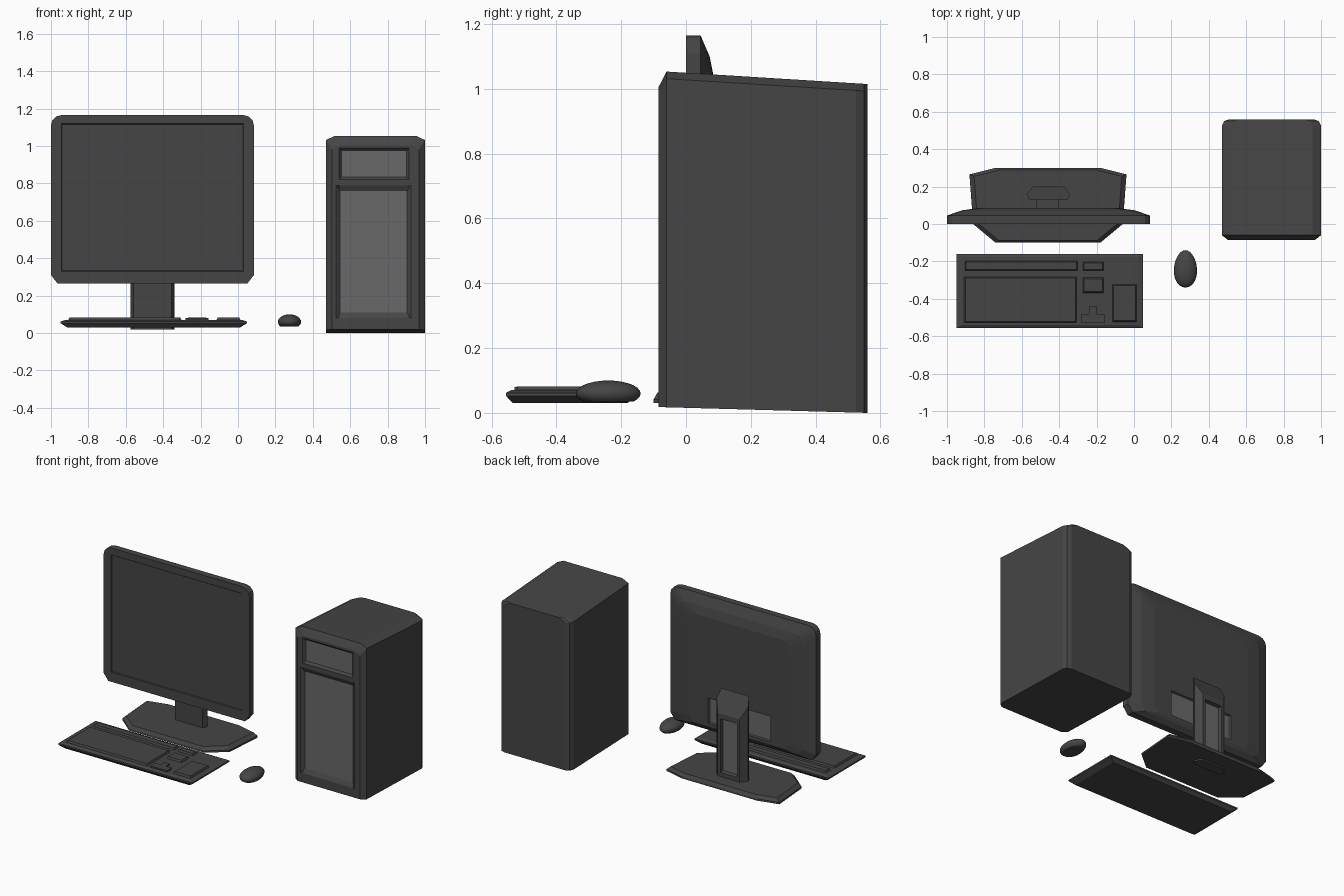
import bpy, bmesh, math
from mathutils import Vector

if "Cube" in bpy.data.objects:
    bpy.data.objects.remove(bpy.data.objects["Cube"])


def material(name, v):
    m = bpy.data.materials.new(name)
    m.diffuse_color = (v, v, v, 1)
    m.use_nodes = True
    m.node_tree.nodes["Principled BSDF"].inputs["Base Color"].default_value = m.diffuse_color
    return m


DARK = material("charcoal plastic", 0.06)
LIGHT = material("mid grey panel", 0.14)


def finish(name, bm):
    me = bpy.data.meshes.new(name)
    bmesh.ops.recalc_face_normals(bm, faces=bm.faces)
    bm.to_mesh(me)
    bm.free()
    ob = bpy.data.objects.new(name, me)
    bpy.context.collection.objects.link(ob)
    me.materials.append(DARK)
    me.materials.append(LIGHT)
    return ob


def loft(rings):
    """Solid skinned through rings of equal point count, with end caps."""
    bm = bmesh.new()
    vs = [[bm.verts.new(p) for p in r] for r in rings]
    n = len(rings[0])
    for a, b in zip(vs, vs[1:]):
        for i in range(n):
            j = (i + 1) % n
            bm.faces.new((a[i], a[j], b[j], b[i]))
    bm.faces.new(vs[0])
    bm.faces.new(vs[-1])
    bmesh.ops.recalc_face_normals(bm, faces=bm.faces)
    return bm


def recess(bm, side, x0, x1, z0, z1, rim, depth, mat):
    """Sink a rectangle into the face looking along side * y."""
    for co, no in (((x0, 0, 0), (1, 0, 0)), ((x1, 0, 0), (1, 0, 0)),
                   ((0, 0, z0), (0, 0, 1)), ((0, 0, z1), (0, 0, 1))):
        geom = bm.verts[:] + bm.edges[:] + bm.faces[:]
        bmesh.ops.bisect_plane(bm, geom=geom, plane_co=co, plane_no=no)
    bm.normal_update()
    picked = []
    for f in bm.faces:
        c = f.calc_center_median()
        if f.normal.y * side > 0.99 and x0 < c.x < x1 and z0 < c.z < z1:
            picked.append(f)
    bmesh.ops.inset_region(bm, faces=picked, thickness=rim, depth=-depth)
    for f in picked:
        f.material_index = mat


def rect(x0, x1, y0, y1, z, ix=0, iy=0):
    return [(x0 + ix, y0 + iy, z), (x1 - ix, y0 + iy, z),
            (x1 - ix, y1 - iy, z), (x0 + ix, y1 - iy, z)]


# Monitor: rounded at the top, chamfered at the bottom, tapering to the back
def screen_ring(y, ix, top, bottom):
    x0, x1, z0, z1, r = -1 + ix, 0.085 - ix, 0.265 + bottom, 1.165 - top, 0.055
    pts = [(x0, z0 + 0.045), (x0 + 0.035, z0), (x1 - 0.035, z0), (x1, z0 + 0.045)]
    for cx, start in ((x1 - r, 0), (x0 + r, 90)):
        for k in range(4):
            a = math.radians(start + 30 * k)
            pts.append((cx + r * math.cos(a), z1 - r + r * math.sin(a)))
    return [(x, y, z) for x, z in pts]


bm = loft([screen_ring(0, 0, 0, 0), screen_ring(0.045, 0, 0, 0),
           screen_ring(0.073, 0.08, 0.065, 0.025), screen_ring(0.085, 0.17, 0.125, 0.045)])
recess(bm, -1, -0.945, 0.03, 0.33, 1.12, 0.006, 0.005, 0)
recess(bm, 1, -0.69, -0.225, 0.33, 0.5, 0.008, 0.01, 1)
finish("monitor", bm)

# Stand column with sloping top and grey slot in its back
hexa = [(-0.575, 0.16), (-0.56, 0.13), (-0.355, 0.13), (-0.34, 0.16), (-0.375, 0.2), (-0.54, 0.2)]
bm = loft([[(x, y, 0.02) for x, y in hexa],
           [(x, y, 0.62 - (y - 0.13) * 1.93) for x, y in hexa]])
recess(bm, 1, -0.52, -0.395, 0.09, 0.45, 0.01, 0.02, 1)
finish("stand_column", bm)
finish("monitor_bracket", loft([rect(-0.52, -0.4, 0.07, 0.14, z) for z in (0.4, 0.58)]))

# Stand foot
CX = -0.46
half = [(0.28, -0.1), (0.4, 0.0), (0.42, 0.265), (0.28, 0.3)]
foot = [(CX + x, y) for x, y in half] + [(CX - x, y) for x, y in reversed(half)]


def foot_ring(z, s):
    return [(CX + (x - CX) * s, 0.1 + (y - 0.1) * s, z) for x, y in foot]


finish("stand_foot", loft([foot_ring(0.03, 1), foot_ring(0.042, 1), foot_ring(0.063, 0.94)]))

# Keyboard body and key blocks
K = (-0.948, 0.047, -0.555, -0.16)
finish("keyboard", loft([rect(*K, 0.03, 0.035, 0.02), rect(*K, 0.052),
                         rect(*K, 0.062), rect(*K, 0.07, 0.025, 0.015)]))
blocks = {"function_keys": (-0.905, -0.3, -0.25, -0.195),
          "main_keys": (-0.91, -0.305, -0.53, -0.28),
          "system_keys": (-0.275, -0.16, -0.25, -0.2),
          "navigation_keys": (-0.275, -0.16, -0.37, -0.285),
          "number_keys": (-0.117, 0.015, -0.525, -0.322)}
for name, b in blocks.items():
    finish(name, loft([rect(*b, 0.065), rect(*b, 0.082, 0.008, 0.008)]))
tee = [(-0.28, -0.53), (-0.158, -0.53), (-0.158, -0.48), (-0.2, -0.48),
       (-0.2, -0.44), (-0.24, -0.44), (-0.24, -0.48), (-0.28, -0.48)]
finish("arrow_keys", loft([[(x, y, z) for x, y in tee] for z in (0.065, 0.08)]))

# Mouse: egg with a flat underside
bm = bmesh.new()
bmesh.ops.create_uvsphere(bm, u_segments=24, v_segments=14, radius=1)
for v in bm.verts:
    v.co = Vector((0.275 + v.co.x * 0.062 * (1 - 0.1 * v.co.y), -0.24 + v.co.y * 0.1,
                   max(0.035, 0.06 + v.co.z * 0.04)))
mouse = finish("mouse", bm)
bpy.context.view_layer.objects.active = mouse
mouse.select_set(True)
bpy.ops.object.shade_smooth_by_angle(angle=math.radians(40))


# Tower case: leans slightly, chamfered edges, two grey front panels
def tower_ring(y, ix, drop):
    t = (y + 0.085) / 0.645
    lo, hi = 0.018 * (1 - t), 1.055 - 0.04 * t
    x0, x1 = 0.47 + ix, 1.0 - ix
    pts = [(x0, lo), (x1, lo), (x1, hi - drop - 0.022), (x1 - 0.045, hi - drop),
           (x0 + 0.045, hi - drop), (x0, hi - drop - 0.022)]
    return [(x, y, z) for x, z in pts]


bm = loft([tower_ring(-0.085, 0.032, 0.05), tower_ring(-0.06, 0, 0),
           tower_ring(0.525, 0, 0), tower_ring(0.55, 0.012, 0), tower_ring(0.56, 0.04, 0)])
recess(bm, -1, 0.54, 0.915, 0.82, 0.99, 0.02, 0.015, 1)
recess(bm, -1, 0.525, 0.925, 0.08, 0.79, 0.03, 0.015, 1)
finish("tower_case", bm)
